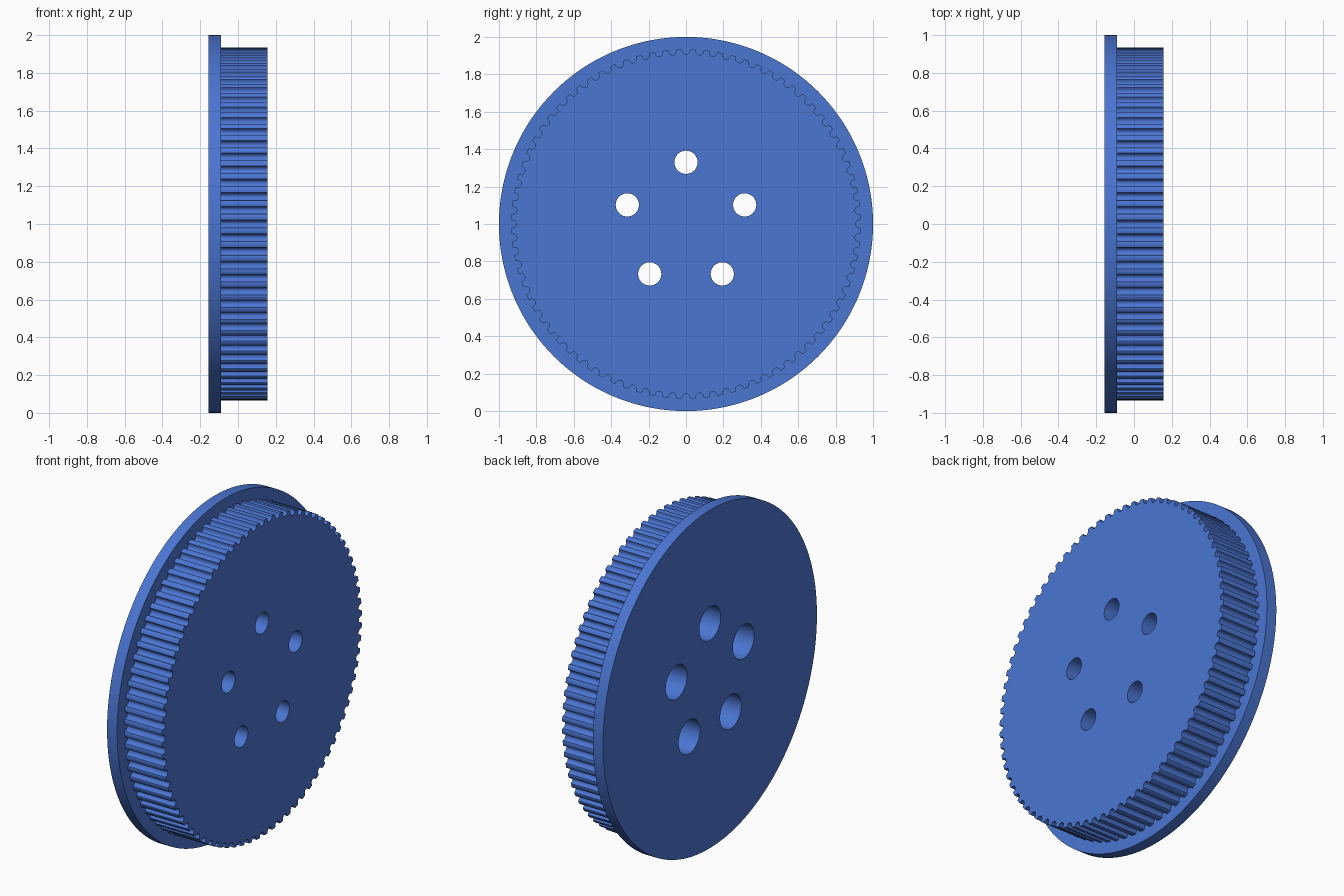
import bpy, bmesh, math

if "Cube" in bpy.data.objects:
    bpy.data.objects.remove(bpy.data.objects["Cube"])

TEETH = 80
PITCH = 2 * math.pi / TEETH
R_FLANGE, R_TOOTH = 1.0, 0.934
X_BACK, X_STEP, X_FACE = -0.157, -0.091, 0.157
CENTRE_Z = 1.0

blue = bpy.data.materials.new("blue plastic")
blue.diffuse_color = (0.07, 0.18, 0.65, 1)
blue.use_nodes = True
blue.node_tree.nodes["Principled BSDF"].inputs["Base Color"].default_value = blue.diffuse_color


def groove_points():
    """One tooth pitch as (sideways offset, depth): a round groove with eased lips."""
    half = [(-0.0245, 0.0), (-0.0208, 0.0025), (-0.0198, 0.008)]
    arc = [(0.0198 * math.cos(a), 0.008 + 0.0198 * math.sin(a))
           for a in (math.pi * (1 - k / 8) for k in range(1, 8))]
    return half + arc + [(-w, d) for w, d in reversed(half)]


# Toothed outline, and a plain circle with the same number of points
outline = []
for i in range(TEETH):
    for w, d in groove_points():
        r = R_TOOTH - d
        outline.append((i * PITCH + w / R_TOOTH, r))
circle = [(2 * math.pi * k / len(outline) + outline[0][0], R_FLANGE)
          for k in range(len(outline))]

# Pulley body: flange stepping down to the toothed drum
bm = bmesh.new()


def ring(x, polar):
    return [bm.verts.new((x, r * math.sin(a), CENTRE_Z + r * math.cos(a))) for a, r in polar]


rings = [ring(X_BACK, circle), ring(X_STEP, circle),
         ring(X_STEP, outline), ring(X_FACE, outline)]
for a, b in zip(rings, rings[1:]):
    for k in range(len(a)):
        n = (k + 1) % len(a)
        bm.faces.new((a[k], a[n], b[n], b[k]))
bm.faces.new(rings[0])
bm.faces.new(rings[-1])
bmesh.ops.recalc_face_normals(bm, faces=bm.faces)
mesh = bpy.data.meshes.new("toothed_pulley")
bm.to_mesh(mesh)
bm.free()
mesh.materials.append(blue)
pulley = bpy.data.objects.new("toothed_pulley", mesh)
bpy.context.collection.objects.link(pulley)

# Five bolt holes: wide pocket from the back, narrow bore through to the face
SEGS, R_BORE, R_POCKET, X_POCKET = 48, 0.062, 0.1, 0.035
bm = bmesh.new()
for i in range(5):
    a = i * 2 * math.pi / 5
    cy, cz = 0.33 * math.sin(a), CENTRE_Z + 0.33 * math.cos(a)
    steps = [(X_BACK - 0.1, R_POCKET), (X_POCKET, R_POCKET),
             (X_POCKET, R_BORE), (X_FACE + 0.1, R_BORE)]
    loops = [[bm.verts.new((x, cy + r * math.cos(2 * math.pi * k / SEGS),
                            cz + r * math.sin(2 * math.pi * k / SEGS)))
              for k in range(SEGS)] for x, r in steps]
    for p, q in zip(loops, loops[1:]):
        for k in range(SEGS):
            n = (k + 1) % SEGS
            bm.faces.new((p[k], p[n], q[n], q[k]))
    bm.faces.new(loops[0])
    bm.faces.new(loops[-1])
bmesh.ops.recalc_face_normals(bm, faces=bm.faces)
cut_mesh = bpy.data.meshes.new("bolt_hole_cutter")
bm.to_mesh(cut_mesh)
bm.free()
cut_mesh.materials.append(blue)
cutter = bpy.data.objects.new("bolt_hole_cutter", cut_mesh)
bpy.context.collection.objects.link(cutter)
cutter.hide_render = True

mod = pulley.modifiers.new("bolt_holes", 'BOOLEAN')
mod.operation = 'DIFFERENCE'
mod.solver = 'EXACT'
mod.object = cutter
bpy.context.view_layer.objects.active = pulley
pulley.select_set(True)
bpy.ops.object.modifier_apply(modifier=mod.name)
bpy.data.objects.remove(cutter)
bpy.ops.object.shade_smooth_by_angle(angle=math.radians(35))
